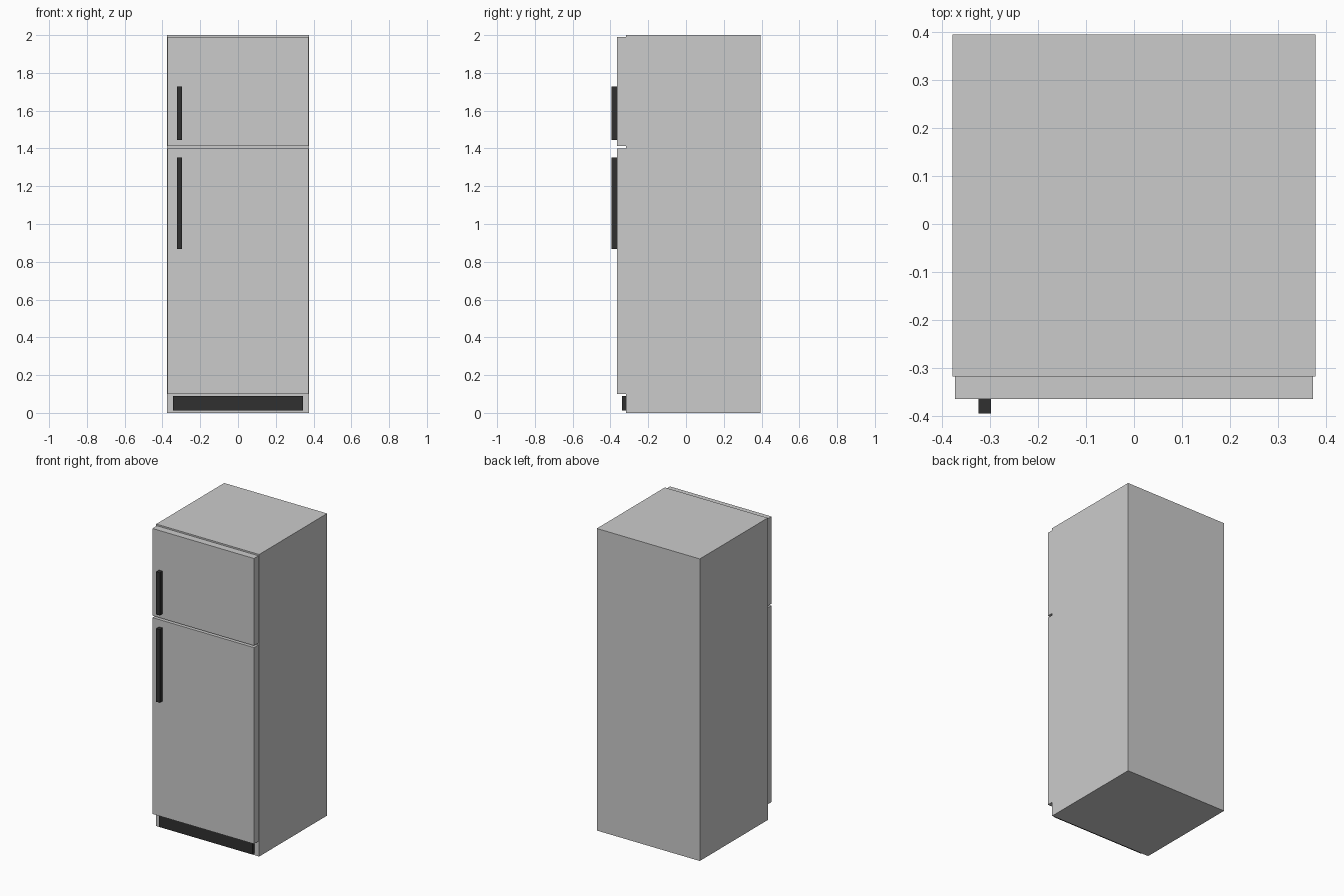
import bpy

if "Cube" in bpy.data.objects:
    bpy.data.objects.remove(bpy.data.objects["Cube"])


def material(name, rgb):
    mat = bpy.data.materials.new(name)
    mat.diffuse_color = (*rgb, 1)
    mat.use_nodes = True
    mat.node_tree.nodes["Principled BSDF"].inputs["Base Color"].default_value = mat.diffuse_color
    return mat


def box(name, x, y, z, mat=None):
    """Axis-aligned box from (min, max) ranges."""
    bpy.ops.mesh.primitive_cube_add(size=1, location=[sum(r) / 2 for r in (x, y, z)])
    ob = bpy.context.object
    ob.name = name
    ob.scale = [r[1] - r[0] for r in (x, y, z)]
    bpy.ops.object.transform_apply(location=False, rotation=False, scale=True)
    if mat:
        ob.data.materials.append(mat)
    return ob


black = material("black_plastic", (0.03, 0.03, 0.03))

BACK, FACE, DOOR, GRIP = 0.394, -0.317, -0.364, -0.394

# Cabinet
box("cabinet", (-0.377, 0.377), (FACE, BACK), (0, 2))

# Doors with their handles: door heights, handle heights
for part, door_z, handle_z in (
    ("fridge", (0.10, 1.40), (0.867, 1.352)),
    ("freezer", (1.413, 1.99), (1.445, 1.728)),
):
    box(part + "_door", (-0.372, 0.372), (DOOR, FACE), door_z)
    box(part + "_handle", (-0.323, -0.297), (GRIP, DOOR), handle_z, black)

# Kick plate below the doors
box("kick_plate", (-0.343, 0.343), (-0.339, FACE), (0.013, 0.09), black)
